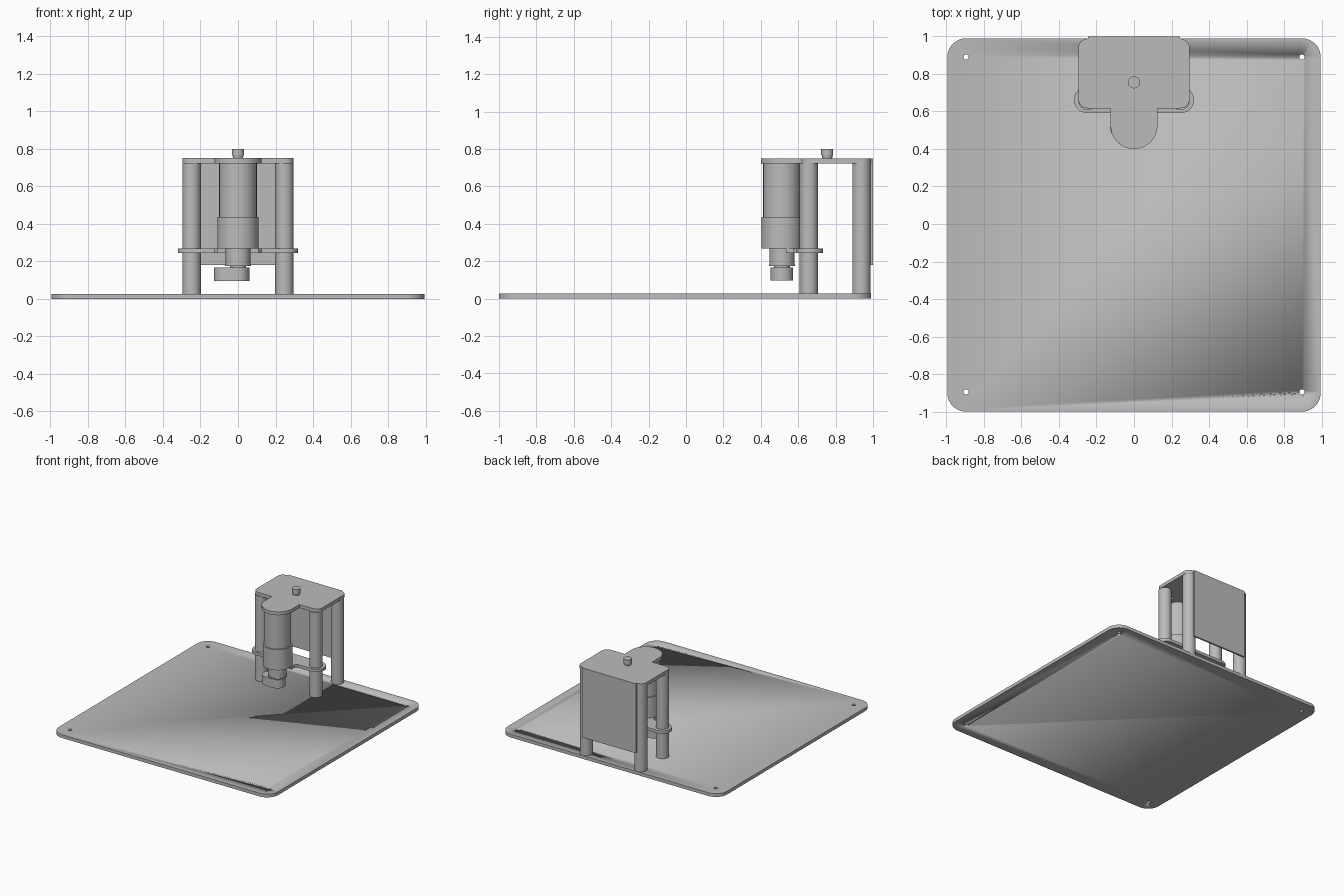
import bpy, bmesh, math

if "Cube" in bpy.data.objects:
    bpy.data.objects.remove(bpy.data.objects["Cube"])

grey = bpy.data.materials.new("plain_grey")
grey.diffuse_color = (0.5, 0.5, 0.5, 1)
grey.use_nodes = True
grey.node_tree.nodes["Principled BSDF"].inputs["Base Color"].default_value = grey.diffuse_color
AXIS_Y = 0.513  # motor axis


def finish(name, bm):
    bmesh.ops.recalc_face_normals(bm, faces=bm.faces)
    mesh = bpy.data.meshes.new(name)
    bm.to_mesh(mesh)
    bm.free()
    obj = bpy.data.objects.new(name, mesh)
    bpy.context.collection.objects.link(obj)
    mesh.materials.append(grey)
    bpy.ops.object.select_all(action='DESELECT')
    obj.select_set(True)
    bpy.context.view_layer.objects.active = obj
    bpy.ops.object.shade_smooth_by_angle(angle=math.radians(30))
    return obj


def plate(name, outline, z0, z1):
    bm = bmesh.new()
    face = bm.faces.new([bm.verts.new((x, y, z0)) for x, y in outline])
    new = bmesh.ops.extrude_face_region(bm, geom=[face])["geom"]
    bmesh.ops.translate(bm, vec=(0, 0, z1 - z0),
                        verts=[v for v in new if isinstance(v, bmesh.types.BMVert)])
    return finish(name, bm)


def cylinder(name, x, y, r, z0, z1, r_top=None):
    bm = bmesh.new()
    bmesh.ops.create_cone(bm, cap_ends=True, segments=48, radius1=r,
                          radius2=r_top or r, depth=z1 - z0)
    bmesh.ops.translate(bm, vec=(x, y, (z0 + z1) / 2), verts=bm.verts)
    return finish(name, bm)


def arc(cx, cy, r, a0, a1, n=12):
    angles = [math.radians(a0 + (a1 - a0) * i / n) for i in range(n + 1)]
    return [(cx + r * math.cos(a), cy + r * math.sin(a)) for a in angles]


def mirrored(right):
    # right half runs from the front centre to the back centre
    return right + [(-x, y) for x, y in reversed(right) if abs(x) > 1e-5]


# Base board with rounded corners and four screw holes
base = plate("base_board", mirrored(arc(0.895, -0.9, 0.1, -90, 0)
                                    + arc(0.895, 0.89, 0.1, 0, 90)), 0, 0.027)
for sx in (-1, 1):
    for y in (-0.895, 0.89):
        cutter = cylinder("hole_cutter", sx * 0.895, y, 0.014, -0.1, 0.1)
        cutter.hide_render = True
        mod = base.modifiers.new("screw_hole", 'BOOLEAN')
        mod.object, mod.solver = cutter, 'EXACT'
        bpy.context.view_layer.objects.active = base
        bpy.ops.object.modifier_apply(modifier=mod.name)
        bpy.data.objects.remove(cutter)

# Four round pillars
for side, sx in (("left", -1), ("right", 1)):
    for end, y in (("front", 0.657), ("back", 0.938)):
        cylinder(f"{end}_{side}_pillar", sx * 0.247, y, 0.049, 0.027, 0.724)

# Top plate with a rounded motor tab
plate("top_plate", mirrored(arc(0, 0.525, 0.125, -90, 0, 20) + [(0.125, 0.617)]
                            + arc(0.247, 0.667, 0.05, -90, 0)
                            + arc(0.247, 0.938, 0.05, 0, 90)), 0.722, 0.75)

# Middle bracket clamped round the front pillars and the motor nose
nose_cut = arc(0, AXIS_Y, 0.068, 90, 19, 10)
plate("middle_bracket", mirrored(nose_cut + [(0.11, 0.535), (0.11, 0.575), (0.125, 0.592)]
                                 + arc(0.25, 0.662, 0.07, -90, 90, 20)), 0.244, 0.268)

# Thin back panel
plate("back_panel", [(-0.245, 0.986), (0.245, 0.986), (0.245, 1), (-0.245, 1)], 0.18, 0.75)

# Motor stack
cylinder("motor_body", 0, AXIS_Y, 0.1, 0.435, 0.724)
cylinder("gearbox", 0, AXIS_Y, 0.11, 0.268, 0.437)
cylinder("motor_nose", 0, AXIS_Y, 0.067, 0.182, 0.27)
cylinder("nose_rim", 0, AXIS_Y, 0.07, 0.174, 0.182)
cylinder("output_shaft", 0, AXIS_Y, 0.042, 0.16, 0.176)

# Crank arm below the shaft
plate("crank_arm", arc(0, AXIS_Y, 0.06, -90, 90, 20)
      + arc(-0.067, AXIS_Y, 0.06, 90, 270, 20), 0.096, 0.167)

# Knob on the top plate
cylinder("knob_neck", 0, 0.755, 0.026, 0.748, 0.768, 0.03)
cylinder("knob_cap", 0, 0.755, 0.032, 0.768, 0.8)
